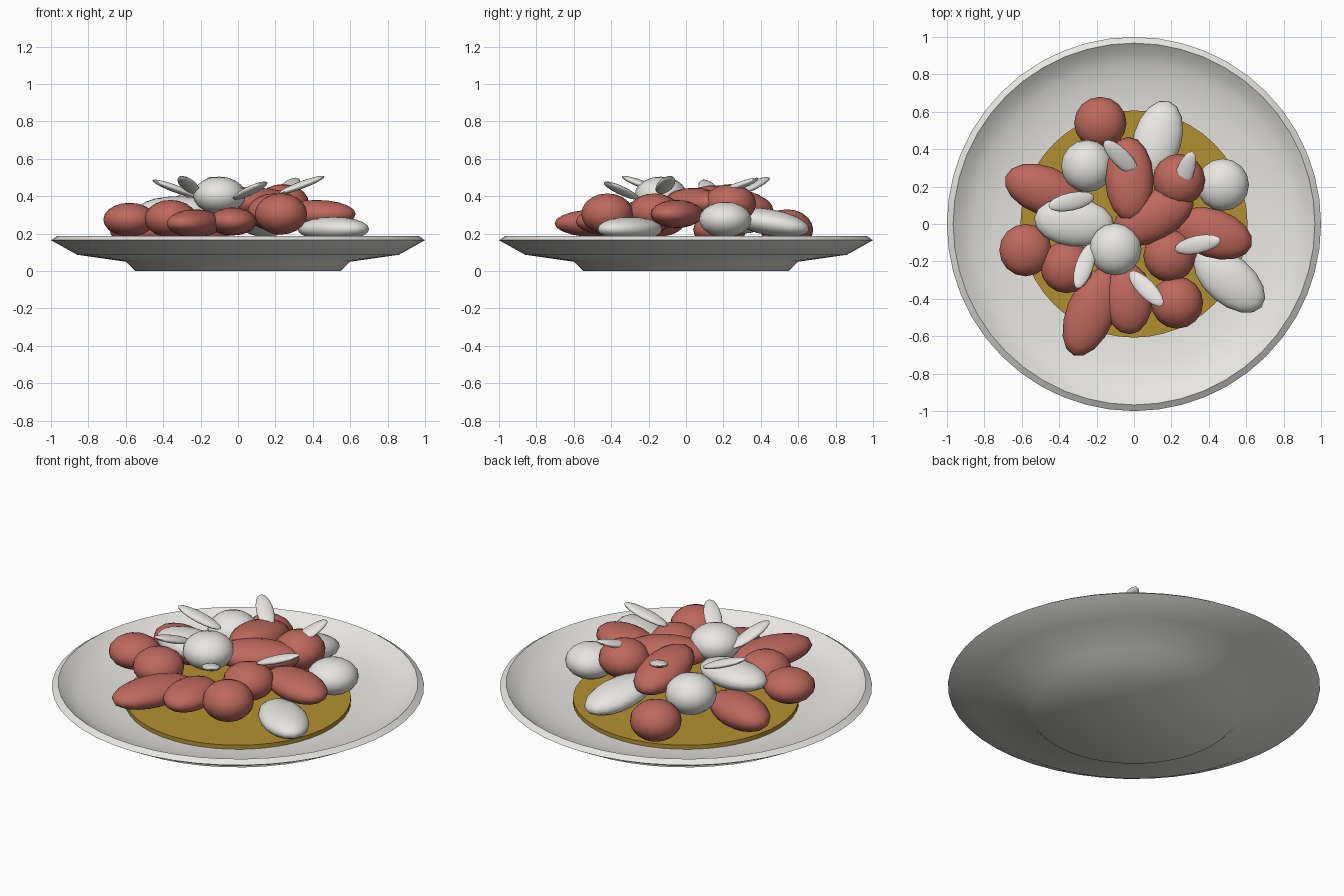
import bpy
import bmesh
from math import radians
from mathutils import Euler, Matrix, Vector

cube = bpy.data.objects.get("Cube")
if cube:
    bpy.data.objects.remove(cube, do_unlink=True)


def make_material(name, rgb):
    mat = bpy.data.materials.new(name)
    mat.use_nodes = True
    color = (*rgb, 1)
    mat.diffuse_color = color
    mat.node_tree.nodes["Principled BSDF"].inputs["Base Color"].default_value = color
    return mat


white = make_material("warm white", (.8, .79, .76))
red = make_material("brick red", (.52, .14, .11))
gold = make_material("golden sauce", (.45, .28, .03))


def add_object(name, bm, mat, angle):
    mesh = bpy.data.meshes.new(name)
    bmesh.ops.recalc_face_normals(bm, faces=bm.faces)
    bm.to_mesh(mesh)
    bm.free()
    mesh.materials.append(mat)
    obj = bpy.data.objects.new(name, mesh)
    bpy.context.collection.objects.link(obj)
    bpy.ops.object.select_all(action="DESELECT")
    obj.select_set(True)
    bpy.context.view_layer.objects.active = obj
    bpy.ops.object.shade_smooth_by_angle(angle=radians(angle))
    return obj


def lathe(name, profile, mat, angle):
    """Spin a closed (radius, height) profile around the z axis."""
    bm = bmesh.new()
    verts = [bm.verts.new((r, 0, z)) for r, z in profile]
    edges = [bm.edges.new(pair) for pair in zip(verts, verts[1:])]
    bmesh.ops.spin(bm, geom=verts + edges, cent=(0, 0, 0), axis=(0, 0, 1),
                   angle=radians(360), steps=48)
    bmesh.ops.remove_doubles(bm, verts=bm.verts, dist=.0001)
    return add_object(name, bm, mat, angle)


def ellipsoid(name, mat, center, radii, yaw=0, rise=0):
    """Squashed ball; its long axis points along yaw, with that end raised."""
    bm = bmesh.new()
    turn = Euler((0, -radians(rise), radians(yaw)))
    matrix = Matrix.LocRotScale(Vector(center), turn, Vector(radii))
    bmesh.ops.create_uvsphere(bm, u_segments=16, v_segments=10, radius=1,
                              matrix=matrix)
    return add_object(name, bm, mat, 60)


# Plate with foot, sloping underside, bevelled rim and shallow well
lathe("plate", [(0, 0), (.55, 0), (.6, .05), (.86, .087), (1, .165),
                (.967, .187), (.92, .15), (.86, .12), (.75, .093),
                (.6, .075), (0, .07)], white, 50)

# Pool of sauce
lathe("sauce", [(0, .072), (.607, .072), (.607, .1), (0, .1)], gold, 40)

# Round pieces: x, y, z, half height
round_red = [
    (-.18, .54, .22, .11), (-.58, -.14, .275, .09), (-.36, -.23, .28, .1),
    (.23, -.42, .305, .11), (.19, -.17, .315, .1), (.24, .235, .36, .105),
]
round_white = [
    (-.25, .31, .31, .11), (.475, .21, .275, .095), (-.1, -.135, .405, .1),
]
for label, mat, pieces in (("red", red, round_red), ("white", white, round_white)):
    for x, y, z, half in pieces:
        ellipsoid(f"{label}_round_piece", mat, (x, y, z), (.14, .14, half))

# Long pieces: x, y, z, half length, half height, yaw, rise
long_red = [
    (-.48, .18, .22, .22, .09, 160, 0), (-.23, -.47, .255, .25, .075, 248, 0),
    (-.03, -.4, .265, .19, .075, 272, 0), (.42, -.05, .305, .22, .075, -18, 0),
    (-.025, .24, .365, .23, .085, 92, -10), (.1, .04, .365, .24, .08, 28, 0),
]
long_white = [
    (.125, .45, .26, .22, .07, 74, -10), (-.32, .01, .33, .215, .07, 174, 0),
    (.51, -.3, .225, .225, .065, -40, 0),
]
for label, mat, pieces in (("red", red, long_red), ("white", white, long_white)):
    for x, y, z, length, half, yaw, rise in pieces:
        ellipsoid(f"{label}_long_piece", mat, (x, y, z), (length, .13, half),
                  yaw, rise)

# Thin slivers on top, outer ends raised: x, y, z, yaw
slivers = [
    (-.335, .12, .44, 192), (-.07, .355, .455, 135), (.27, .27, .45, 70),
    (.34, -.11, .46, 12), (.065, -.345, .43, -46), (-.265, -.225, .46, 252),
]
for x, y, z, yaw in slivers:
    ellipsoid("garnish_sliver", white, (x, y, z), (.133, .048, .02), yaw, 20)
